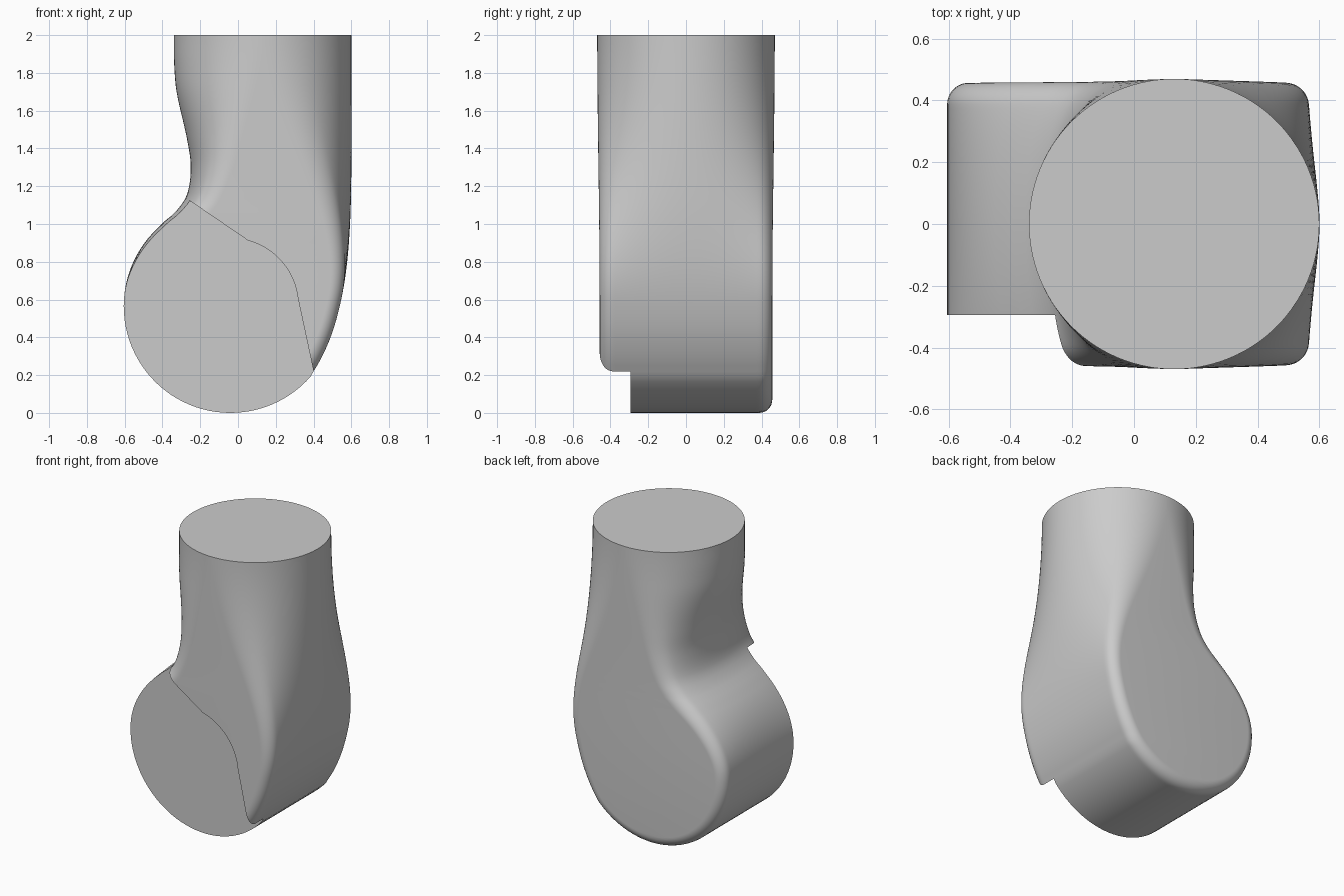
import bpy
import bmesh
from math import sqrt, cos, sin, pi, radians

cube = bpy.data.objects.get("Cube")
if cube:
    bpy.data.objects.remove(cube, do_unlink=True)

grey = bpy.data.materials.new("plain_grey")
grey.use_nodes = True
GREY = (0.6, 0.6, 0.6, 1)
grey.diffuse_color = GREY
grey.node_tree.nodes["Principled BSDF"].inputs["Base Color"].default_value = GREY

R, CX = 0.565, -0.04          # round foot: radius (also centre height) and centre x
FILLET = 0.07
NECK_X, NECK_R = 0.13, 0.47   # round neck
STEPS = 56

# side outlines of the neck and heel as (height, x)
LEFT = [(0.9, -0.495), (1.0, -0.405), (1.06, -0.335), (1.15, -0.272), (1.3, -0.25),
        (1.45, -0.27), (1.7, -0.325), (1.85, -0.338), (2.0, -0.34)]
RIGHT = [(0.12, 0.31), (0.22, 0.4), (0.38, 0.482), (0.55, 0.535), (0.75, 0.572),
         (1.0, 0.593), (1.3, 0.6), (2.0, 0.6)]


def outline(pts, z):
    """Smooth curve through the points."""
    def slope(k):
        a, b = pts[max(k - 1, 0)], pts[min(k + 1, len(pts) - 1)]
        return (b[1] - a[1]) / (b[0] - a[0])
    i = max(k for k in range(len(pts) - 1) if pts[k][0] <= z + 1e-6)
    (z0, x0), (z1, x1) = pts[i], pts[i + 1]
    h = z1 - z0
    t = (z - z0) / h
    return (x0 + (x1 - x0) * t * t * (3 - 2 * t)
            + h * t * (1 - t) * (slope(i) * (1 - t) - slope(i + 1) * t))


def edge(z, d, side):
    """X of the outline at height z, moved inward by d."""
    pts, disc_top = (RIGHT, 0.22) if side > 0 else (LEFT, 1.0)
    if z < disc_top:
        return CX + side * sqrt(max((R - d) ** 2 - (z - R) ** 2, 0))
    e = 0.01
    s = (outline(pts, min(z + e, 2)) - outline(pts, z - e)) / (2 * e)
    return outline(pts, z) - side * d * sqrt(1 + s * s)


def section(z):
    """Horizontal ring, rounded box below turning into a circle above."""
    t = min(max((z - 0.6) / 1.4, 0), 1)
    w = t * t * (3 - 2 * t)
    depth = 0.457 + (NECK_R - 0.457) * w
    reach = depth - FILLET + sqrt(FILLET ** 2 - max(FILLET - z, 0) ** 2)
    ring = []
    for side in (1, -1):
        for k in range(STEPS + 1):
            y = -side * reach * cos(pi * k / STEPS)
            u = min(max(abs(y) - (depth - FILLET), 0), FILLET)
            d = FILLET - sqrt(FILLET ** 2 - u * u)
            box = edge(z, d, side)
            mid = NECK_X
            full = edge(z, 0, side)
            arc = mid + (full - mid) * sqrt(max(1 - (y / depth) ** 2, 0))
            ring.append((box + (arc - box) * w, y, z))
    return ring


def make_object(name, bm):
    bmesh.ops.recalc_face_normals(bm, faces=bm.faces)
    mesh = bpy.data.meshes.new(name)
    bm.to_mesh(mesh)
    bm.free()
    obj = bpy.data.objects.new(name, mesh)
    bpy.context.collection.objects.link(obj)
    mesh.materials.append(grey)
    return obj


# body lofted from the bottom of the foot to the top of the neck
heights = [R * (1 - cos(pi / 2 * k / 24)) for k in range(24)]
heights += [R + (2 - R) * k / 48 for k in range(49)]
bm = bmesh.new()
rings = [[bm.verts.new(p) for p in section(z)] for z in heights]
n = len(rings[0])
for low, high in zip(rings, rings[1:]):
    for k in range(n):
        j = (k + 1) % n
        bm.faces.new((low[k], low[j], high[j], high[k]))
bm.faces.new(rings[-1])
bmesh.ops.remove_doubles(bm, verts=bm.verts, dist=0.0004)
bmesh.ops.dissolve_degenerate(bm, edges=bm.edges, dist=0.0001)
body = make_object("joint_body", bm)

# recess in the front of the foot
arc = [(CX + 0.36 * cos(a), R + 0.36 * sin(a))
       for a in (radians(75 - 69 * k / 16) for k in range(17))]
shape = [(-1, -0.3), (-1, 1.62), (-0.28, 1.14)] + arc + [(0.4, 0.22), (0.45, -0.02), (0.45, -0.3)]
bm = bmesh.new()
face = bm.faces.new([bm.verts.new((x, -0.295, z)) for x, z in shape])
out = bmesh.ops.extrude_face_region(bm, geom=[face])
bmesh.ops.translate(bm, vec=(0, -0.6, 0),
                    verts=[g for g in out["geom"] if isinstance(g, bmesh.types.BMVert)])
cutter = make_object("recess_cutter", bm)
cutter.hide_render = True

cut = body.modifiers.new("front_recess", "BOOLEAN")
cut.operation = "DIFFERENCE"
cut.solver = "EXACT"
cut.object = cutter
bpy.ops.object.select_all(action="DESELECT")
body.select_set(True)
bpy.context.view_layer.objects.active = body
bpy.ops.object.modifier_apply(modifier=cut.name)
bpy.data.objects.remove(cutter, do_unlink=True)
bpy.ops.object.shade_smooth_by_angle(angle=radians(35))
